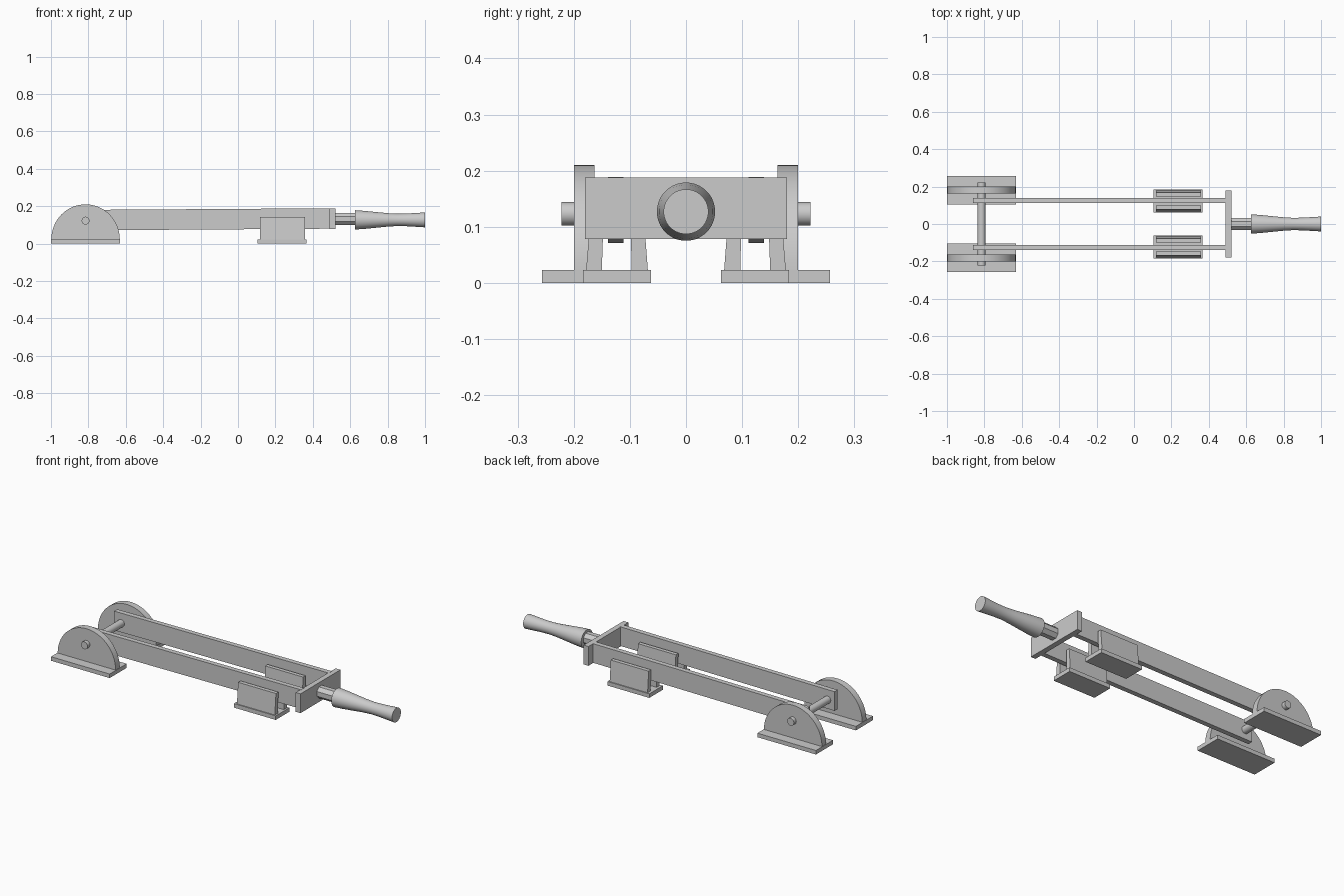
import bpy, bmesh, math

if "Cube" in bpy.data.objects:
    bpy.data.objects.remove(bpy.data.objects["Cube"])


def make(name, bm):
    bmesh.ops.recalc_face_normals(bm, faces=bm.faces)
    me = bpy.data.meshes.new(name)
    bm.to_mesh(me)
    bm.free()
    ob = bpy.data.objects.new(name, me)
    bpy.context.collection.objects.link(ob)
    return ob


def prism(name, outline, axis, lo, hi):
    """Extrude a 2D outline along axis 'y' (outline xz) or 'x' (outline yz)."""
    bm = bmesh.new()
    pts = [(a, lo, b) if axis == 'y' else (lo, a, b) for a, b in outline]
    face = bm.faces.new([bm.verts.new(p) for p in pts])
    ext = bmesh.ops.extrude_face_region(bm, geom=[face])
    verts = [g for g in ext['geom'] if isinstance(g, bmesh.types.BMVert)]
    d = (0, hi - lo, 0) if axis == 'y' else (hi - lo, 0, 0)
    bmesh.ops.translate(bm, verts=verts, vec=d)
    return make(name, bm)


def box(name, x0, x1, y0, y1, z0, z1):
    return prism(name, [(x0, z0), (x1, z0), (x1, z1), (x0, z1)], 'y', y0, y1)


def mirror_y(ob):
    ob.modifiers.new("mirror", 'MIRROR').use_axis = (False, True, False)


def smooth(ob):
    bpy.ops.object.select_all(action='DESELECT')
    ob.select_set(True)
    bpy.context.view_layer.objects.active = ob
    bpy.ops.object.shade_smooth_by_angle(angle=math.radians(35))


def turned(name, profile, zc, sides):
    """Closed solid of revolution about the x axis through z = zc."""
    bm = bmesh.new()
    rings = []
    for x, r in profile:
        rings.append([bm.verts.new((x, r * math.cos(a), zc + r * math.sin(a)))
                      for a in (2 * math.pi * (i + 0.5) / sides for i in range(sides))])
    for r0, r1 in zip(rings, rings[1:]):
        for i in range(sides):
            j = (i + 1) % sides
            bm.faces.new((r0[i], r0[j], r1[j], r1[i]))
    bm.faces.new(rings[0])
    bm.faces.new(rings[-1])
    return make(name, bm)


PX = -0.815  # hinge pin position

# Hinge brackets: foot plate and half-round cheek
mirror_y(box("hinge_foot", -1.0, -0.63, 0.103, 0.257, 0, 0.023))
arc = [(PX + 0.183 * math.cos(a), 0.023 + 0.187 * math.sin(a))
       for a in (math.pi * i / 32 for i in range(33))]
cheek = prism("hinge_cheek", arc, 'y', 0.163, 0.2)
mirror_y(cheek)
smooth(cheek)

# Hinge pin
pin = prism("hinge_pin", [(PX + 0.021 * math.cos(a), 0.123 + 0.021 * math.sin(a))
                          for a in (2 * math.pi * i / 24 for i in range(24))], 'y', -0.222, 0.222)
smooth(pin)

# Blades, very slightly raised toward the handle
mirror_y(prism("blade", [(-0.86, 0.071), (0.495, 0.08), (0.495, 0.189), (-0.86, 0.18)],
               'y', 0.111, 0.139))

# Contact clips: foot and two leaves leaning in toward the blade
mirror_y(box("clip_foot", 0.103, 0.367, 0.062, 0.184, 0, 0.023))
mirror_y(prism("clip_outer_leaf", [(0.150, 0.023), (0.178, 0.023), (0.168, 0.142), (0.146, 0.142)],
               'x', 0.118, 0.357))
mirror_y(prism("clip_inner_leaf", [(0.068, 0.023), (0.097, 0.023), (0.099, 0.142), (0.077, 0.142)],
               'x', 0.118, 0.357))

# Cross bar joining the blades
box("cross_bar", 0.49, 0.52, -0.18, 0.18, 0.078, 0.188)

# Handle: faceted neck and waisted grip
turned("handle_neck", [(0.51, 0.035), (0.64, 0.035)], 0.132, 8)
grip = turned("handle_grip", [(0.625, 0.052), (0.68, 0.048), (0.74, 0.042), (0.8, 0.036),
                              (0.85, 0.033), (0.9, 0.034), (0.95, 0.037), (1.0, 0.04)], 0.127, 32)
smooth(grip)
